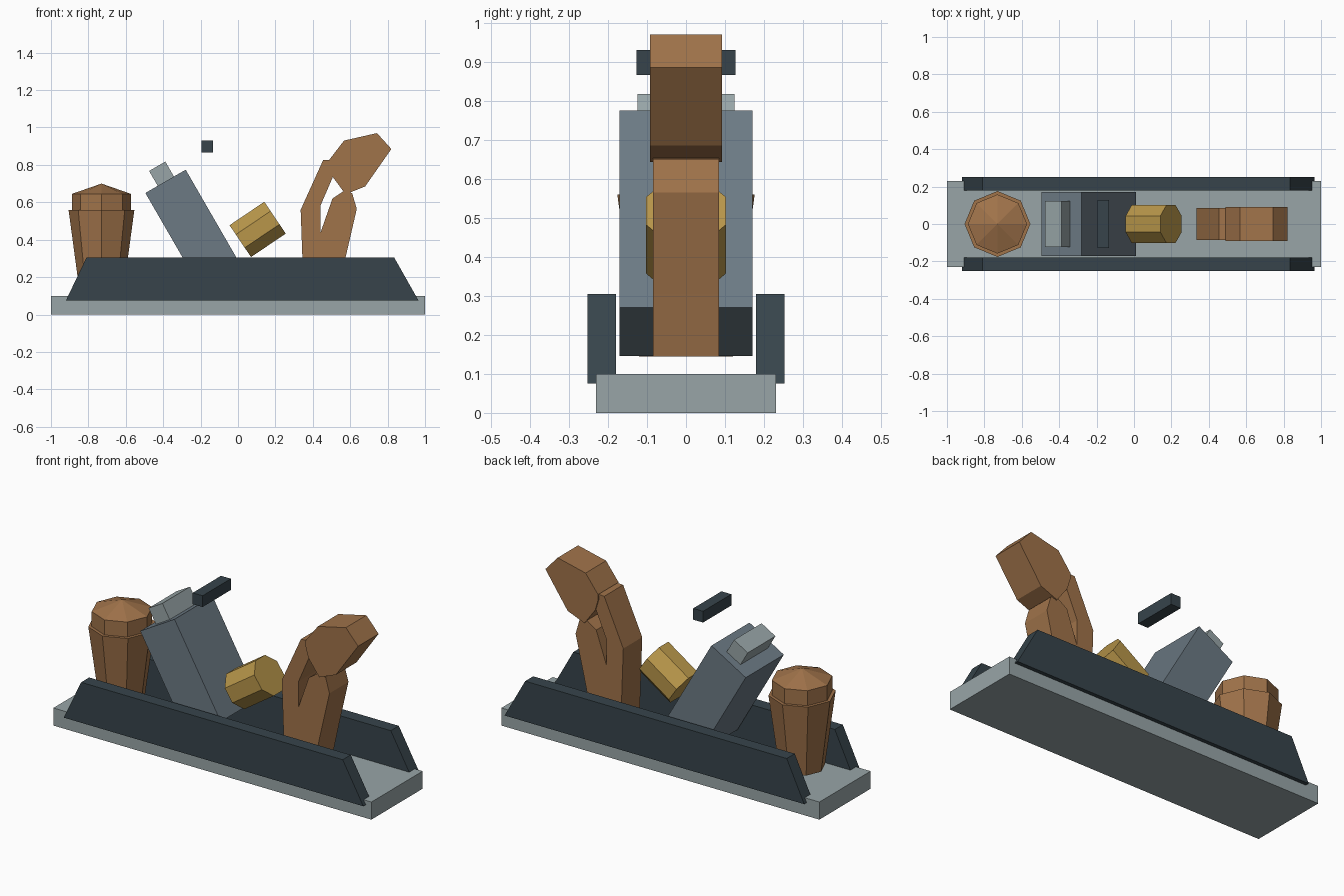
import bpy, bmesh, math
from mathutils import Matrix, Vector

if "Cube" in bpy.data.objects:
    bpy.data.objects.remove(bpy.data.objects["Cube"], do_unlink=True)


def material(name, hex_code):
    """Flat colour from an sRGB hex code."""
    srgb = [int(hex_code[i:i + 2], 16) / 255 for i in (0, 2, 4)]
    rgba = [((c + 0.055) / 1.055) ** 2.4 for c in srgb] + [1]
    mat = bpy.data.materials.new(name)
    mat.use_nodes = True
    mat.diffuse_color = rgba
    mat.node_tree.nodes["Principled BSDF"].inputs["Base Color"].default_value = rgba
    return mat


steel = material("pale steel", "98A5A7")
slate = material("slate iron", "6C7A84")
dark = material("dark iron", "37444B")
wood = material("warm wood", "A0734A")
brass = material("brass", "B8964A")


def finish(name, bm, mat):
    bmesh.ops.recalc_face_normals(bm, faces=bm.faces)
    mesh = bpy.data.meshes.new(name)
    bm.to_mesh(mesh)
    bm.free()
    mesh.materials.append(mat)
    obj = bpy.data.objects.new(name, mesh)
    bpy.context.collection.objects.link(obj)
    return obj


def prism(name, profile, y0, y1, mat):
    """Side profile in x and z, extruded from y0 to y1."""
    bm = bmesh.new()
    face = bm.faces.new([bm.verts.new((x, y0, z)) for x, z in profile])
    new = bmesh.ops.extrude_face_region(bm, geom=[face])["geom"]
    verts = [v for v in new if isinstance(v, bmesh.types.BMVert)]
    bmesh.ops.translate(bm, vec=(0, y1 - y0, 0), verts=verts)
    return finish(name, bm, mat)


def box(name, cx, cz, length, height, half_y, mat, angle=0):
    """Box turned about the y axis, centred on y = 0."""
    along = Vector((math.cos(angle), math.sin(angle)))
    up = Vector((-along.y, along.x))
    corners = [Vector((cx, cz)) + along * length / 2 * a + up * height / 2 * b
               for a, b in ((-1, -1), (1, -1), (1, 1), (-1, 1))]
    return prism(name, corners, -half_y, half_y, mat)


def octagon(name, r1, r2, depth, matrix, mat):
    bm = bmesh.new()
    bmesh.ops.create_cone(bm, cap_ends=True, segments=8, radius1=r1, radius2=r2,
                          depth=depth, matrix=matrix)
    return finish(name, bm, mat)


# Sole and side rails
box("sole", 0, 0.05, 2, 0.1, 0.23, steel)
rail = [(-0.92, 0.075), (0.965, 0.075), (0.835, 0.305), (-0.81, 0.305)]
for side, y in (("right", -0.252), ("left", 0.18)):
    prism(side + "_rail", rail, y, y + 0.072, dark)

# Tilted blade with its end tab, and the lever bar above
tilt = math.radians(30)
box("blade", -0.242, 0.46, 0.249, 0.582, 0.171, slate, tilt)
box("blade_tab", -0.397, 0.732, 0.1, 0.14, 0.124, steel, tilt)
box("lever_bar", -0.165, 0.898, 0.062, 0.064, 0.127, dark)

# Adjusting wheel
wheel = (Matrix.Translation((0.105, 0, 0.455)) @ Matrix.Rotation(math.radians(56), 4, "Y")
         @ Matrix.Rotation(math.radians(22.5), 4, "Z"))
octagon("adjusting_wheel", 0.111, 0.111, 0.224, wheel, brass)

# Front knob: tapered stem, straight cap and pointed crown
for name, r1, r2, z0, z1 in (("knob_stem", 0.12, 0.176, 0.145, 0.56),
                             ("knob_cap", 0.158, 0.158, 0.54, 0.645),
                             ("knob_crown", 0.158, 0, 0.645, 0.7)):
    place = Matrix.Translation((-0.73, 0, (z0 + z1) / 2))
    octagon(name, r1, r2, z1 - z0, place, wood)

# Rear handle: forked grip and the angled horn on top
grip = [(0.35, 0.145), (0.54, 0.145), (0.575, 0.305), (0.635, 0.565), (0.61, 0.65),
        (0.565, 0.66), (0.505, 0.62), (0.44, 0.435), (0.44, 0.58), (0.507, 0.735),
        (0.53, 0.83), (0.455, 0.825), (0.335, 0.56)]
prism("handle_grip", grip, -0.085, 0.085, wood)
horn = [(0.488, 0.8), (0.507, 0.735), (0.575, 0.643), (0.68, 0.685), (0.82, 0.885),
        (0.743, 0.97), (0.567, 0.93), (0.49, 0.83)]
prism("handle_horn", horn, -0.092, 0.092, wood)
